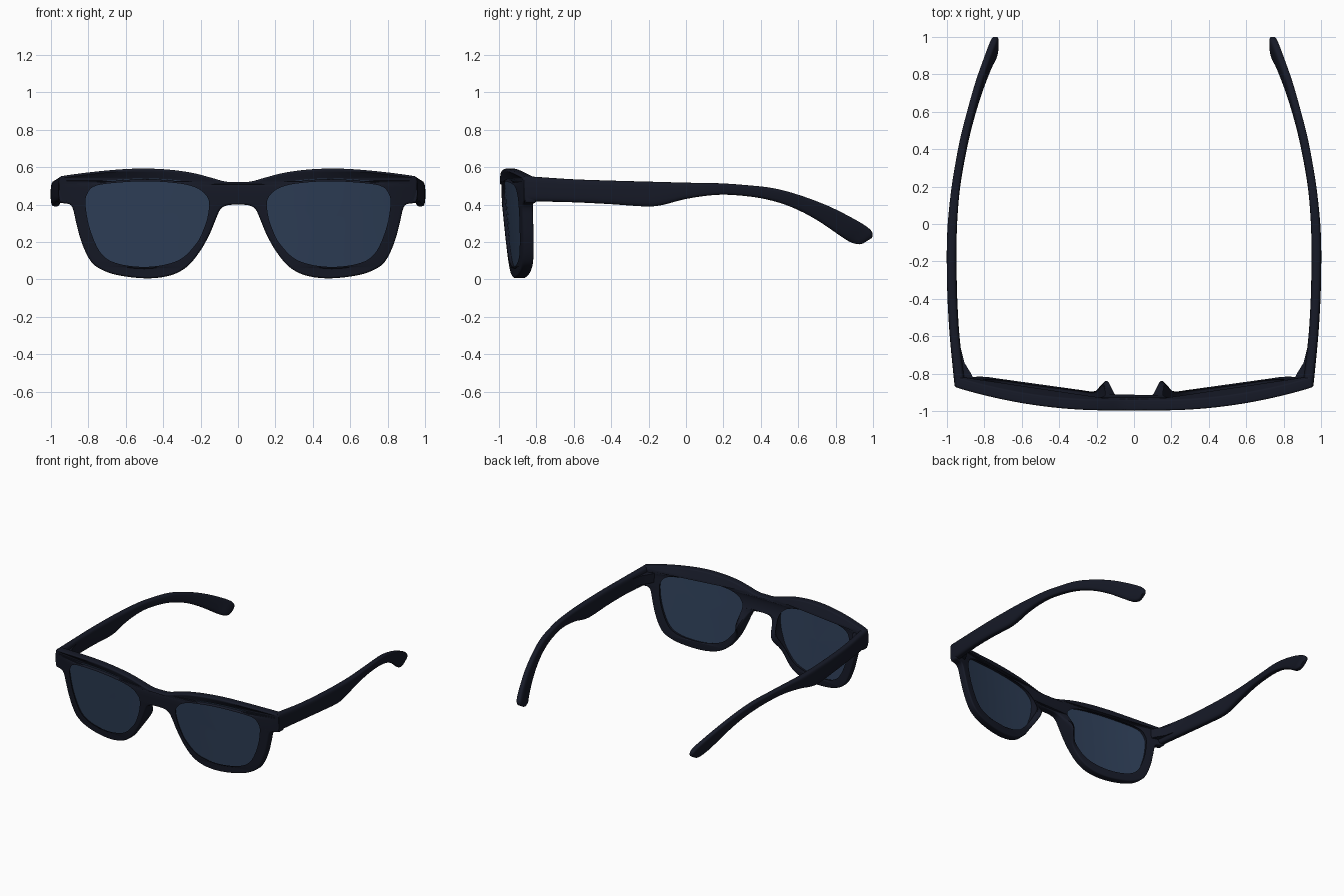
import bpy, bmesh, math
from mathutils import Vector

if "Cube" in bpy.data.objects:
    bpy.data.objects.remove(bpy.data.objects["Cube"])


def material(name, rgb):
    m = bpy.data.materials.new(name)
    m.diffuse_color = (*rgb, 1)
    m.use_nodes = True
    m.node_tree.nodes["Principled BSDF"].inputs["Base Color"].default_value = m.diffuse_color
    return m


FRAME = material("dark_frame", (0.008, 0.010, 0.020))
LENS = material("blue_lens", (0.028, 0.050, 0.098))


def spline(pts, n, closed=True):
    """Catmull-Rom curve through points of any dimension."""
    pts = [Vector(p) for p in pts]
    k, out = len(pts), []
    for i in range(k if closed else k - 1):
        idx = [i - 1, i, i + 1, i + 2]
        idx = [j % k if closed else min(max(j, 0), k - 1) for j in idx]
        a, b, c, d = (pts[j] for j in idx)
        for s in range(n):
            t = s / n
            out.append(0.5 * (2 * b + (c - a) * t + (2 * a - 5 * b + 4 * c - d) * t * t
                              + (3 * b - a - 3 * c + d) * t ** 3))
    if not closed:
        out.append(pts[-1])
    return out


def front_y(x, z):
    """Front surface: wraps round the face and leans back at the bottom."""
    return -0.998 + 0.14 * abs(x) ** 2.2 + 0.05 * (0.55 - z) / 0.55


def finish(name, mesh, mat, mirror=False, angle=40):
    ob = bpy.data.objects.new(name, mesh)
    bpy.context.collection.objects.link(ob)
    mesh.materials.clear()
    mesh.materials.append(mat)
    if mirror:
        ob.modifiers.new("mirror", 'MIRROR')
    bpy.ops.object.select_all(action='DESELECT')
    ob.select_set(True)
    bpy.context.view_layer.objects.active = ob
    bpy.ops.object.shade_smooth_by_angle(angle=math.radians(angle))
    return ob


# Half outline of the front (x, z), and the lens opening
half = [(0.07, .523), (.15, .545), (.25, .57), (.38, .587), (.52, .592), (.66, .585),
        (.8, .571), (.93, .553), (.951, .543), (.957, .52), (.957, .43), (.95, .41),
        (.925, .406), (.897, .40), (.88, .375), (.865, .31), (.84, .215), (.80, .12),
        (.75, .065), (.65, .025), (.49, .006), (.36, .022), (.27, .07), (.20, .155),
        (.15, .245), (.115, .33), (.093, .375), (.06, .395)]
outline = [(0, .52)] + half + [(0, .40)] + [(-x, z) for x, z in reversed(half)]
opening = [(.825, .40), (.815, .46), (.78, .502), (.70, .522), (.5, .535), (.32, .524),
           (.22, .50), (.165, .46), (.143, .41), (.152, .33), (.175, .26), (.214, .185),
           (.31, .094), (.47, .057), (.64, .073), (.738, .131), (.80, .265)]

# Front frame: filled bevelled curve with two holes, then bent
H, BEV = 0.03, 0.011
cu = bpy.data.curves.new("frame_curve", 'CURVE')
cu.dimensions, cu.fill_mode = '2D', 'BOTH'
cu.extrude, cu.bevel_depth, cu.bevel_resolution, cu.offset = H - BEV, BEV, 3, -BEV
for loop in (outline, opening, [(-x, z) for x, z in opening]):
    pts = spline(loop, 6)
    sp = cu.splines.new('POLY')
    sp.points.add(len(pts) - 1)
    for p, q in zip(sp.points, pts):
        p.co = (q[0], q[1], 0, 1)
    sp.use_cyclic_u = True
tmp = bpy.data.objects.new("frame_curve", cu)
bpy.context.collection.objects.link(tmp)
mesh = bpy.data.meshes.new_from_object(tmp.evaluated_get(bpy.context.evaluated_depsgraph_get()))
bpy.data.objects.remove(tmp)
bm = bmesh.new()
bm.from_mesh(mesh)
bmesh.ops.remove_doubles(bm, verts=bm.verts, dist=1e-5)
for v in bm.verts:
    x, z, d = v.co.x, v.co.y, H - v.co.z
    # nose pads swell out of the back of the inner rims
    pad = 0.075 * math.exp(-((abs(x) - .145) / .05) ** 2 - ((z - .28) / .1) ** 2)
    v.co = (x, front_y(x, z) + d + pad * d / (2 * H), z)
bmesh.ops.recalc_face_normals(bm, faces=bm.faces)
bm.to_mesh(mesh)
bm.free()
finish("front_frame", mesh, FRAME)


def loft(name, rings, mat, mirror, caps=True, angle=40):
    bm = bmesh.new()
    rows = [[bm.verts.new(p) for p in r] for r in rings]
    n = len(rows[0])
    for a, b in zip(rows, rows[1:]):
        for i in range(n):
            bm.faces.new((a[i], a[(i + 1) % n], b[(i + 1) % n], b[i]))
    bm.faces.new(rows[-1])
    if caps:
        bm.faces.new(rows[0][::-1])
    bmesh.ops.recalc_face_normals(bm, faces=bm.faces)
    me = bpy.data.meshes.new(name)
    bm.to_mesh(me)
    bm.free()
    return finish(name, me, mat, mirror, angle)


# Lenses: concentric rings following the bend of the front, front and back skin
rim = spline(opening, 5)
centre = Vector((.485, .31))
scales = [.04, .25, .5, .75, 1.02]


def lens_ring(s, depth):
    pts = [centre + (p - centre) * s for p in rim]
    return [(p[0], front_y(p[0], p[1]) + depth, p[1]) for p in pts]


loft("lenses", [lens_ring(s, .018) for s in scales]
     + [lens_ring(s, .030) for s in reversed(scales)], LENS, True)

# Temples: rows of top (y, z), bottom (y, z), centre x, half width
rows = [(-.865, .553, -.865, .412, .929, .028), (-.80, .548, -.80, .416, .936, .028),
        (-.60, .535, -.60, .412, .957, .026), (-.40, .528, -.40, .402, .969, .026),
        (-.22, .523, -.22, .390, .973, .026), (-.14, .521, -.13, .397, .973, .026),
        (0, .517, 0, .430, .969, .025), (.17, .514, .15, .451, .955, .023),
        (.31, .505, .28, .449, .935, .022), (.47, .487, .43, .428, .905, .022),
        (.62, .446, .57, .384, .868, .021), (.77, .388, .70, .317, .826, .021),
        (.90, .322, .82, .236, .780, .022), (.97, .279, .875, .201, .753, .023),
        (.997, .248, .918, .188, .742, .020), (.995, .222, .945, .191, .738, .012)]
rings = []
for yt, zt, yb, zb, xc, hw in spline(rows, 4, closed=False):
    ring = []
    for i in range(24):
        a = 2 * math.pi * i / 24
        c, s = (math.copysign(abs(f) ** .55, f) for f in (math.cos(a), math.sin(a)))
        ring.append((xc + hw * c, (yt + yb) / 2 + (yt - yb) / 2 * s,
                     (zt + zb) / 2 + (zt - zb) / 2 * s))
    rings.append(ring)
loft("temples", rings, FRAME, True, angle=50)

# Hinges: small wedges in the inner corners
wedge = [(.85, -.84), (.95, -.84), (.95, -.66), (.925, -.66), (.905, -.74), (.868, -.80)]
loft("hinges", [[(x, y, z) for x, y in wedge] for z in (.445, .515)], FRAME, True, angle=30)
